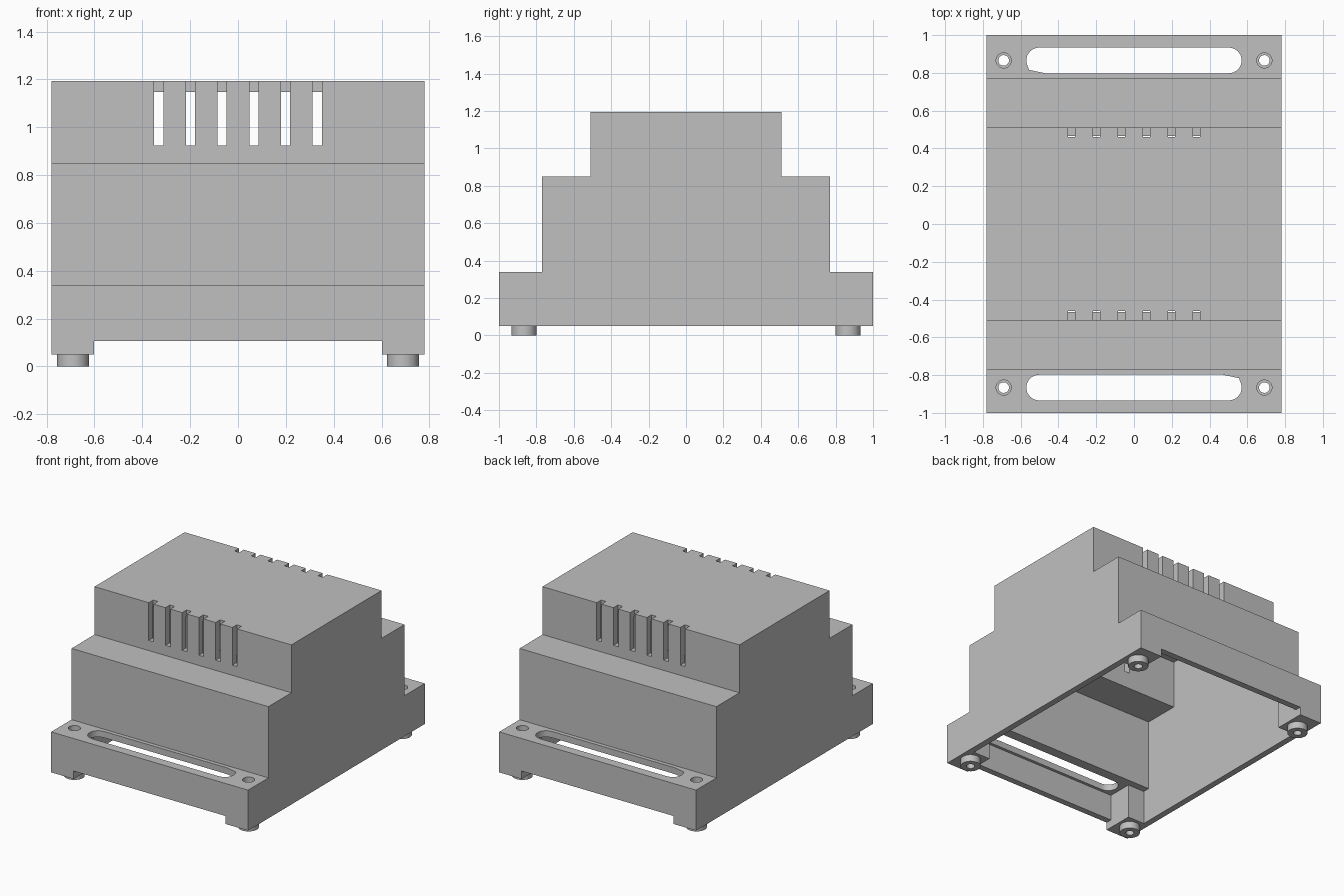
import bpy, bmesh, math

cube = bpy.data.objects.get("Cube")
if cube:
    bpy.data.objects.remove(cube, do_unlink=True)

grey = bpy.data.materials.new("light grey plastic")
grey.use_nodes = True
colour = (0.53, 0.53, 0.53, 1)
grey.diffuse_color = colour
grey.node_tree.nodes["Principled BSDF"].inputs["Base Color"].default_value = colour

WALL = 0.045
HALF_X = 0.78
BASE = 0.05
TIERS = [(1.0, 0.34), (0.77, 0.85), (0.51, 1.193)]  # half depth, top height
FOOT_X, FOOT_Y = 0.69, 0.866


def prism(name, points, vector):
    """Closed solid made by sweeping a flat outline along a vector."""
    bm = bmesh.new()
    face = bm.faces.new([bm.verts.new(p) for p in points])
    swept = bmesh.ops.extrude_face_region(bm, geom=[face])["geom"]
    bmesh.ops.translate(bm, vec=vector,
                        verts=[v for v in swept if isinstance(v, bmesh.types.BMVert)])
    bmesh.ops.recalc_face_normals(bm, faces=bm.faces)
    mesh = bpy.data.meshes.new(name)
    bm.to_mesh(mesh)
    bm.free()
    mesh.materials.append(grey)
    obj = bpy.data.objects.new(name, mesh)
    bpy.context.collection.objects.link(obj)
    return obj


def box(name, x0, x1, y0, y1, z0, z1):
    return prism(name, [(x0, y0, z0), (x1, y0, z0), (x1, y1, z0), (x0, y1, z0)],
                 (0, 0, z1 - z0))


def cylinder(name, x, y, r, z0, z1, n=32):
    angles = [2 * math.pi * i / n for i in range(n)]
    return prism(name, [(x + r * math.cos(a), y + r * math.sin(a), z0) for a in angles],
                 (0, 0, z1 - z0))


def stepped(name, half_x, inset, bottom):
    """Stepped side profile swept across the width."""
    right = []
    z = bottom
    for depth, top in TIERS:
        right += [(depth - inset, z), (depth - inset, top - inset)]
        z = top - inset
    outline = right + [(-y, h) for y, h in reversed(right)]
    return prism(name, [(-half_x, y, h) for y, h in outline], (2 * half_x, 0, 0))


def combine(target, tool, operation):
    """Apply a boolean and discard the tool object."""
    mod = target.modifiers.new("boolean", "BOOLEAN")
    mod.operation = operation
    mod.solver = "EXACT"
    mod.object = tool
    bpy.context.view_layer.objects.active = target
    bpy.ops.object.modifier_apply(modifier=mod.name)
    bpy.data.objects.remove(tool, do_unlink=True)


# Hollow stepped shell, open underneath
housing = stepped("housing", HALF_X, 0, BASE)
combine(housing, stepped("cavity", HALF_X - WALL, WALL, -0.1), "DIFFERENCE")

# Corner posts and round feet
corners = [(sx, sy) for sx in (-1, 1) for sy in (-1, 1)]
for sx, sy in corners:
    xs = sorted((sx * 0.602, sx * (HALF_X - WALL / 2)))
    ys = sorted((sy * 0.775, sy * (1 - WALL / 2)))
    combine(housing, box("post", *xs, *ys, BASE, 0.32), "UNION")
    combine(housing, cylinder("foot", sx * FOOT_X, sy * FOOT_Y, 0.067, 0, BASE + 0.03), "UNION")

# Stepped screw holes through the posts
for sx, sy in corners:
    x, y = sx * FOOT_X, sy * FOOT_Y
    combine(housing, cylinder("bore", x, y, 0.028, -0.1, 0.5), "DIFFERENCE")
    combine(housing, cylinder("counterbore", x, y, 0.04, 0.1, 0.5), "DIFFERENCE")

# Low openings under the front and back walls
combine(housing, box("relief", -0.602, 0.602, -1.1, 1.1, -0.1, 0.107), "DIFFERENCE")

# Long rounded openings in the low ledges, with one chamfered inner corner
r, reach = 0.068, 0.502
arc = [math.pi * i / 16 - math.pi / 2 for i in range(17)]
for s in (-1, 1):
    outline = [(reach + r * math.cos(a), r * math.sin(a)) for a in arc]
    outline += [(-reach - r * math.cos(a), -r * math.sin(a)) for a in arc[:11]]
    outline += [(-0.555, -0.05), (-0.47, -r)]
    tool = prism("ledge_cut", [(s * x, s * (FOOT_Y + y), 0.2) for x, y in outline], (0, 0, 0.3))
    combine(housing, tool, "DIFFERENCE")

# Ventilation slots in both upper walls
for s in (-1, 1):
    ys = sorted((s * 0.46, s * 0.6))
    for i in range(6):
        x = (i - 2.5) * 0.1325
        combine(housing, box("vent", x - 0.019, x + 0.019, *ys, 0.923, 1.3), "DIFFERENCE")

# Smooth the round surfaces, keep every corner sharp
bpy.ops.object.select_all(action="DESELECT")
housing.select_set(True)
bpy.context.view_layer.objects.active = housing
bpy.ops.object.shade_smooth_by_angle(angle=math.radians(30))
